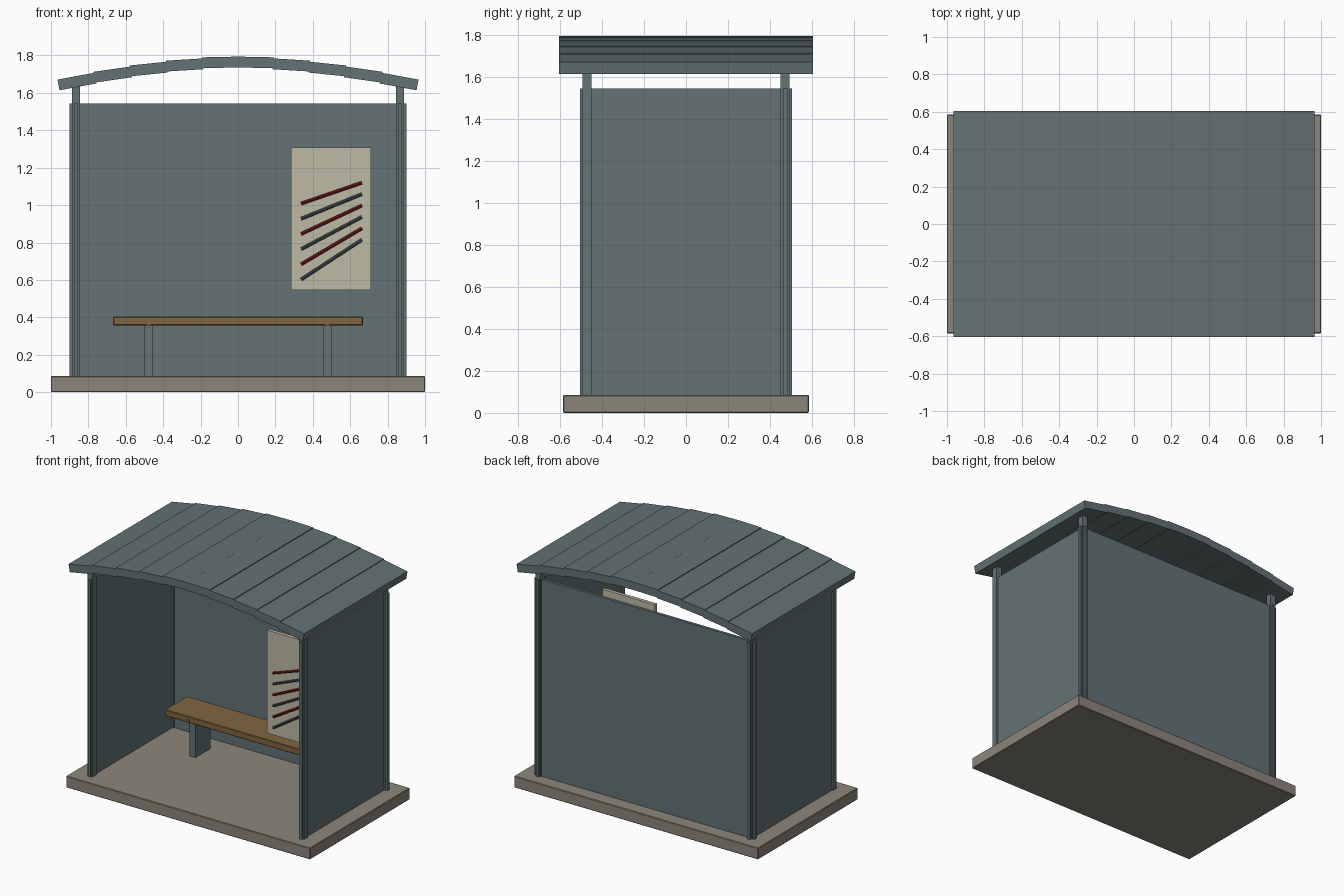
import bpy
import math
from mathutils import Matrix, Vector

cube = bpy.data.objects.get("Cube")
if cube:
    bpy.data.objects.remove(cube, do_unlink=True)


def material(name, rgb):
    m = bpy.data.materials.new(name)
    m.use_nodes = True
    colour = (*rgb, 1)
    m.diffuse_color = colour
    m.node_tree.nodes["Principled BSDF"].inputs["Base Color"].default_value = colour
    return m


slate = material("slate metal", (0.127, 0.168, 0.174))
concrete = material("concrete", (0.262, 0.238, 0.198))
wood = material("wood", (0.22, 0.13, 0.053))
cream = material("cream panel", (0.515, 0.49, 0.38))
red = material("dark red", (0.19, 0.014, 0.008))
charcoal = material("charcoal", (0.061, 0.084, 0.095))


def finish(name, mat):
    ob = bpy.context.object
    ob.name = name
    ob.data.materials.append(mat)
    return ob


def box(name, x, y, z, mat, bevel=0):
    """Box spanning the given (low, high) ranges."""
    bpy.ops.mesh.primitive_cube_add(size=1)
    ob = finish(name, mat)
    spans = (x, y, z)
    size = [b - a for a, b in spans]
    centre = [(a + b) / 2 for a, b in spans]
    ob.data.transform(Matrix.Translation(centre) @ Matrix.Diagonal((*size, 1)))
    if bevel:
        mod = ob.modifiers.new("edge", 'BEVEL')
        mod.width = bevel
        mod.segments = 1
    return ob


def around(c, r):
    return (c - r, c + r)


# Ground slab
box("base_slab", (-1, 1), (-0.585, 0.585), (0, 0.085), concrete, 0.004)

# Corner posts and thin walls running through them
for sx, side in ((-1, "right"), (1, "left")):
    for sy, end in ((-1, "front"), (1, "back")):
        box(f"{end}_{side}_post", around(sx * 0.866, 0.0215), around(sy * 0.472, 0.0215),
            (0.08, 1.65), slate)
    box(f"{side}_wall", around(sx * 0.866, 0.011), (-0.505, 0.505), (0.085, 1.543), slate)
box("back_wall", (-0.902, 0.902), around(0.472, 0.011), (0.085, 1.543), slate)

# Arched roof of lapped planks, each pair lower and steeper than the last
width, thick = 0.193, 0.058
x, z = 0.0, 1.794
for i in range(5):
    slope = math.atan(0.0205 * (2 * i + 1))
    for s, side in ((-1, "right"), (1, "left")):
        plank = box(f"{side}_roof_plank_{i + 1}", (-0.004, width / math.cos(slope)),
                    (-0.605, 0.605), (-thick, 0), slate)
        plank.data.transform(Matrix.Rotation(slope, 4, 'Y'))
        plank.data.transform(Matrix.Translation((x, 0, z)))
        if s < 0:
            plank.data.transform(Matrix.Diagonal((-1, 1, 1, 1)))
            plank.data.flip_normals()
    x += width
    z -= width * math.tan(slope) + 0.006

# Bench with plate legs and small bracket ends
box("bench_seat", (-0.668, 0.668), (0.1, 0.36), (0.357, 0.404), wood, 0.004)
for s, side in ((-1, "right"), (1, "left")):
    box(f"{side}_bench_leg", around(s * 0.479, 0.024), (0.15, 0.33), (0.08, 0.36), slate)
    box(f"{side}_bench_bracket", around(s * 0.479, 0.011), (0.096, 0.34), (0.355, 0.38), wood)

# Notice panel with fanned rods
box("notice_panel", (0.283, 0.711), (-0.062, -0.036), (0.545, 1.308), cream)
for i in range(6):
    a = Vector((0.337, -0.07, 1.008 - 0.0812 * i))
    b = Vector((0.663, -0.07, 1.12 - 0.061 * i))
    bpy.ops.mesh.primitive_cylinder_add(vertices=8, radius=0.009, depth=(b - a).length)
    rod = finish(f"notice_rod_{i + 1}", charcoal if i % 2 else red)
    turn = (b - a).to_track_quat('Z', 'Y').to_matrix().to_4x4()
    rod.data.transform(Matrix.Translation((a + b) / 2) @ turn)
